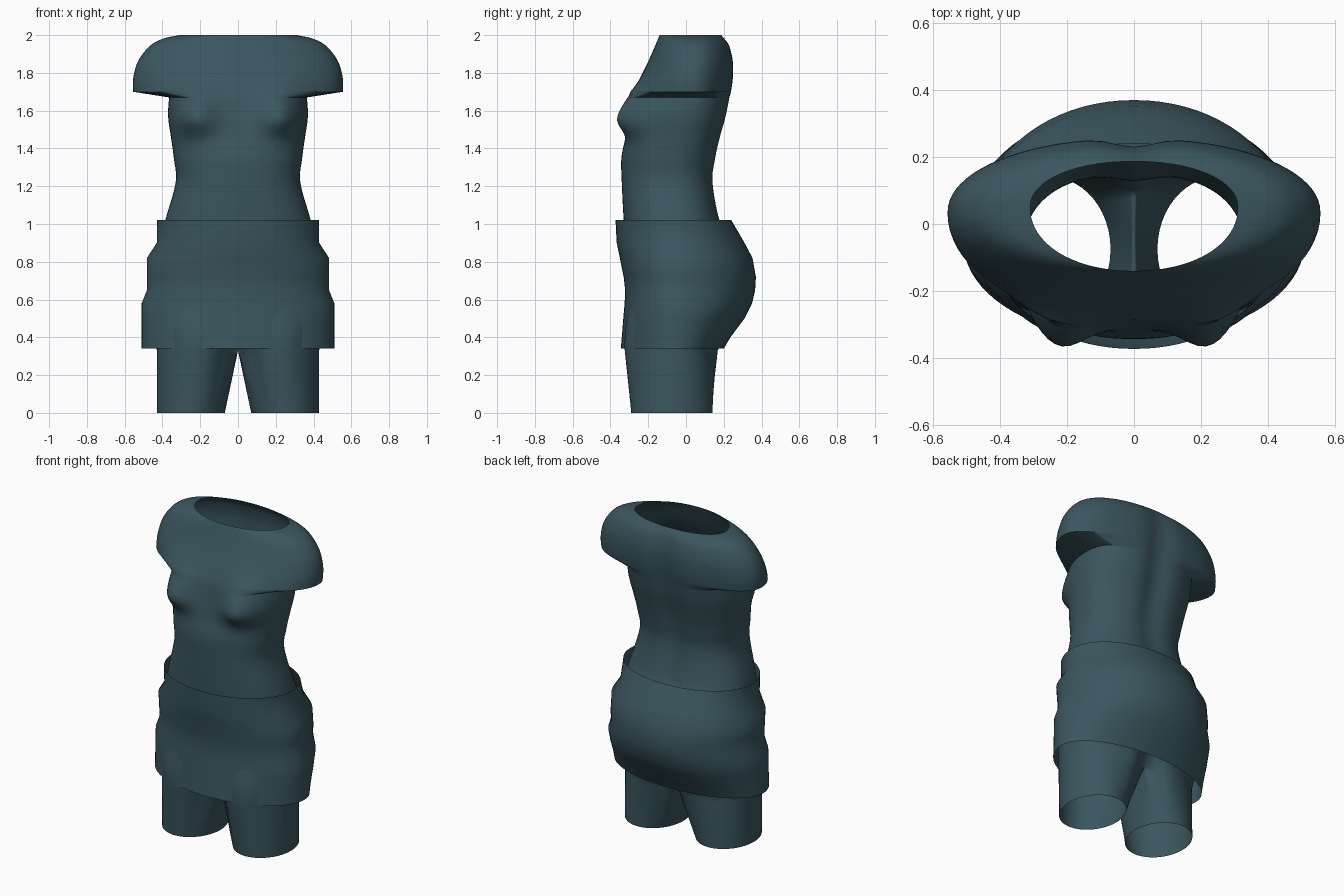
import bpy
import bmesh
from math import cos, sin, pi, exp, radians

HALF = 40      # segments from front centre to back centre
INNER = 12     # segments along the inside of a thigh
STEPS = 5      # spline steps between key sections

if "Cube" in bpy.data.objects:
    bpy.data.objects.remove(bpy.data.objects["Cube"], do_unlink=True)

teal = bpy.data.materials.new("dark_teal")
teal.use_nodes = True
teal.diffuse_color = (0.043, 0.093, 0.113, 1)
teal.node_tree.nodes["Principled BSDF"].inputs["Base Color"].default_value = teal.diffuse_color


def bell(value, centre, width):
    return exp(-((value - centre) / width) ** 2)


def spline(rows):
    """Catmull-Rom interpolation of the key sections."""
    padded = [rows[0]] + rows + [rows[-1]]
    result = []
    for a, b, c, d in zip(padded, padded[1:], padded[2:], padded[3:]):
        for step in range(STEPS):
            t = step / STEPS
            result.append([
                q + t * (r - p) / 2
                + t * t * (p - 2.5 * q + 2 * r - s / 2)
                + t ** 3 * (1.5 * (q - r) + (s - p) / 2)
                for p, q, r, s in zip(a, b, c, d)])
    result.append(rows[-1])
    return result


def half_section(z, width, front, back, middle, power):
    """Left half of a rounded section, from front centre to back centre."""
    points = []
    for i in range(HALF + 1):
        angle = pi * (i / HALF - 0.5)
        c, s = max(cos(angle), 0), sin(angle)
        if i in (0, HALF):
            c = 0
        depth = (back if s > 0 else front) - middle
        points.append([width * c ** (2 / power),
                       middle + depth * abs(s) ** (2 / power), z])
    return points


def body_section(row, power):
    z, width, front, back, middle, groin, spine = row
    points = half_section(z, width, front, back, middle, power)
    for i, p in enumerate(points):
        facing = sin(pi * (i / HALF - 0.5))
        x = p[0]
        if facing < 0:
            blend = min(1, -facing * 2)
            drop = 0.15 if z > 1.56 else 0.09
            bust = 0.1 * bell(x, 0.235, 0.115) * bell(z, 1.56, drop)
            thigh = 0.032 * bell(x, 0.27, 0.12) * bell(z, 0.35, 0.2)
            p[1] += groin * bell(x, 0, 0.09) - blend * (bust + thigh)
        else:
            p[1] -= spine * bell(x, 0, 0.08)
    return points


def bridge(bm, lower, upper, closed=False):
    count = len(lower)
    for i in range(count if closed else count - 1):
        j = (i + 1) % count
        bm.faces.new((lower[i], lower[j], upper[j], upper[i]))


def finish(name, bm):
    """Make the object, mirror it and shade it smooth."""
    mesh = bpy.data.meshes.new(name)
    bm.to_mesh(mesh)
    bm.free()
    obj = bpy.data.objects.new(name, mesh)
    bpy.context.collection.objects.link(obj)
    mesh.materials.append(teal)
    mirror = obj.modifiers.new("mirror", 'MIRROR')
    mirror.merge_threshold = 0.0005
    bpy.ops.object.select_all(action='DESELECT')
    obj.select_set(True)
    bpy.context.view_layer.objects.active = obj
    bpy.ops.object.shade_smooth_by_angle(angle=radians(60))


# Sections: height, half width, front, back, widest line, groin and spine grooves
torso = [
    [0.33, 0.43, -0.32, 0.18, -0.075, 0.15, 0.08],
    [0.45, 0.435, -0.32, 0.24, -0.07, 0.06, 0.06],
    [0.60, 0.44, -0.31, 0.31, -0.06, 0.01, 0.04],
    [0.75, 0.44, -0.31, 0.32, -0.06, 0, 0.03],
    [0.90, 0.41, -0.32, 0.25, -0.06, 0, 0.02],
    [1.02, 0.385, -0.33, 0.185, -0.07, 0, 0.015],
    [1.22, 0.33, -0.34, 0.15, -0.08, 0, 0.02],
    [1.35, 0.34, -0.342, 0.165, -0.07, 0, 0.025],
    [1.46, 0.355, -0.32, 0.19, -0.05, 0, 0.03],
    [1.57, 0.37, -0.30, 0.22, -0.03, 0, 0.03],
    [1.67, 0.365, -0.285, 0.24, 0, 0, 0.03],
]
shoulders = [
    [1.70, 0.555, -0.275, 0.245, 0.03, 0, 0.03],
    [1.77, 0.555, -0.245, 0.255, 0.035, 0, 0.03],
    [1.86, 0.53, -0.20, 0.255, 0.04, 0, 0.025],
    [1.94, 0.47, -0.165, 0.237, 0.045, 0, 0.02],
    [1.98, 0.40, -0.148, 0.21, 0.05, 0, 0.01],
    [2.0, 0.31, -0.14, 0.187, 0.05, 0, 0],
]

# Torso with short shoulder caps and an open neck
bm = bmesh.new()
sections = [body_section(r, 2.4) for r in spline(torso)]
sections += [body_section(r, 2.1) for r in spline(shoulders)]
rings = [[bm.verts.new(p) for p in s] for s in sections]
for lower, upper in zip(rings, rings[1:]):
    bridge(bm, lower, upper)

# Thigh, flowing from the half torso section into an open round tube
hip = sections[0]
start, end = hip[-1], hip[0]
inside = [[0, start[1] + (end[1] - start[1]) * k / INNER, start[2]]
          for k in range(1, INNER)]
top = hip + inside
upper = rings[0] + [bm.verts.new(p) for p in inside]
LEVELS = 10
for level in range(1, LEVELS + 1):
    t = level / LEVELS
    lower = []
    for i, p in enumerate(top):
        if i <= HALF:
            angle = radians(-135 + 270 * i / HALF)
        else:
            angle = radians(135 + 90 * (i - HALF) / INNER)
        x = 0.25 + 0.18 * cos(angle)
        y = -0.075 + 0.215 * sin(angle)
        lower.append(bm.verts.new((p[0] + (x - p[0]) * t,
                                   p[1] + (y - p[1]) * t,
                                   p[2] * (1 - t))))
    bridge(bm, lower, upper, closed=True)
    upper = lower
finish("body", bm)

# Skirt: an open shell with a loose waist and a straight hem
skirt = [
    (0.34, 0.51, -0.345, 0.20),
    (0.40, 0.51, -0.34, 0.235),
    (0.50, 0.51, -0.332, 0.31),
    (0.58, 0.51, -0.325, 0.35),
    (0.65, 0.482, -0.322, 0.366),
    (0.72, 0.482, -0.33, 0.37),
    (0.82, 0.482, -0.35, 0.352),
    (0.90, 0.43, -0.367, 0.31),
    (1.02, 0.43, -0.373, 0.24),
]
bm = bmesh.new()
rings = [[bm.verts.new(p) for p in half_section(*row, -0.05, 2.05)] for row in skirt]
for lower, upper in zip(rings, rings[1:]):
    bridge(bm, lower, upper)
finish("skirt", bm)
